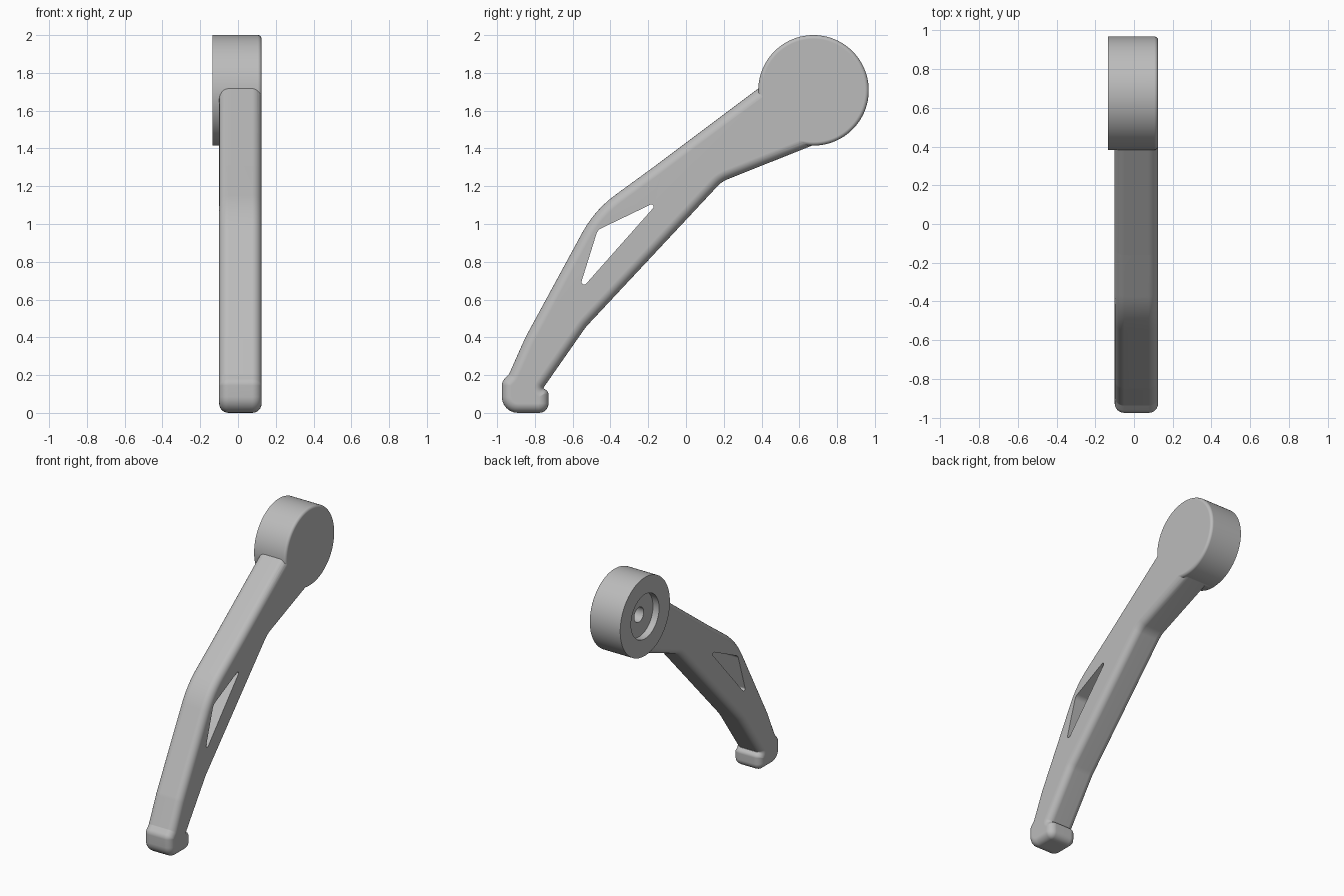
import bpy, bmesh
from math import sin, cos, tan, pi, radians
from mathutils import Vector

cube = bpy.data.objects.get("Cube")
if cube:
    bpy.data.objects.remove(cube, do_unlink=True)

grey = bpy.data.materials.new("plain_grey")
grey.use_nodes = True
grey.diffuse_color = (0.5, 0.5, 0.5, 1)
grey.node_tree.nodes["Principled BSDF"].inputs["Base Color"].default_value = grey.diffuse_color


def rounded(corners, inset=0.0, steps=6):
    """Counterclockwise polygon of (y, z, radius), moved inwards, with filleted corners."""
    points, n = [], len(corners)
    for i in range(n):
        a, b, c = (Vector(corners[(i + k) % n][:2]) for k in (-1, 0, 1))
        u, v = (b - a).normalized(), (c - b).normalized()
        nu, nv = Vector((-u.y, u.x)), Vector((-v.y, v.x))
        turn = u.angle_signed(v) * -1
        side = 1 if turn > 0 else -1
        radius = max(corners[i][2] - side * inset, 0.003)
        corner = b + (nu + nv) * inset / (1 + nu.dot(nv))
        start = corner - u * radius * tan(abs(turn) / 2)
        centre = start + nu * side * radius
        for k in range(steps + 1):
            t = turn * k / steps
            points.append(centre - side * radius * (nu * cos(t) - u * sin(t)))
    return points


def circle(radius, sides=96):
    y, z = HUB
    return [Vector((y + radius * cos(2 * pi * i / sides), z + radius * sin(2 * pi * i / sides)))
            for i in range(sides)]


def loft(name, sections):
    """Join equal outlines placed at increasing x, and cap both ends."""
    bm = bmesh.new()
    rings = [[bm.verts.new((x, p.x, p.y)) for p in outline] for x, outline in sections]
    n = len(rings[0])
    for r, s in zip(rings, rings[1:]):
        for i in range(n):
            j = (i + 1) % n
            bm.faces.new((r[i], r[j], s[j], s[i]))
    bm.faces.new(rings[0][::-1])
    bm.faces.new(rings[-1])
    bmesh.ops.recalc_face_normals(bm, faces=bm.faces)
    mesh = bpy.data.meshes.new(name)
    bm.to_mesh(mesh)
    bm.free()
    mesh.materials.append(grey)
    obj = bpy.data.objects.new(name, mesh)
    bpy.context.collection.objects.link(obj)
    return obj


def combine(target, other, operation):
    bpy.context.view_layer.objects.active = target
    mod = target.modifiers.new(operation.lower(), 'BOOLEAN')
    mod.operation, mod.object, mod.solver = operation, other, 'EXACT'
    bpy.ops.object.modifier_apply(modifier=mod.name)
    bpy.data.objects.remove(other, do_unlink=True)


HUB = (0.675, 1.7075)
LEFT, RIGHT, FILLET = -0.1, 0.125, 0.05

# Bent arm with rounded long edges, a heel and a small toe
arm_corners = [
    (0.60, 1.88, 0.01), (-0.16, 1.31, 0.3), (-0.484, 1.074, 0.6), (-0.85, 0.40, 0.3),
    (-0.937, 0.205, 0.01), (-0.975, 0.165, 0.05), (-0.975, 0, 0.085),
    (-0.728, 0, 0.05), (-0.728, 0.115, 0.03), (-0.757, 0.13, 0.004),
    (-0.53, 0.455, 0.25), (0.19, 1.225, 0.15), (0.72, 1.436, 0.01)]
steps = [radians(15 * k) for k in range(7)]
edge = [(FILLET * (1 - cos(a)), rounded(arm_corners, FILLET * (1 - sin(a)))) for a in steps]
arm = loft("lever_arm", [(LEFT + x, o) for x, o in edge] + [(RIGHT - x, o) for x, o in edge[::-1]])

# Round hub, with one softened rim
R, SOFT = 0.2925, 0.02
rim = [(RIGHT - SOFT * (1 - sin(a)), circle(R - SOFT * (1 - cos(a)))) for a in steps]
hub = loft("hub", [(-0.135, circle(R))] + rim)
combine(arm, hub, 'UNION')

# Stepped socket in the hub
for radius, floor in ((0.165, -0.085), (0.055, 0.03)):
    cutter = loft("socket_cutter", [(-0.3, circle(radius, 64)), (floor, circle(radius, 64))])
    combine(arm, cutter, 'DIFFERENCE')

# Triangular window through the arm
window = rounded([(-0.135, 1.128, 0.012), (-0.468, 0.968, 0.05), (-0.572, 0.635, 0.014)])
combine(arm, loft("window_cutter", [(-0.3, window), (0.3, window)]), 'DIFFERENCE')

# Shading
for o in bpy.context.selected_objects:
    o.select_set(False)
arm.select_set(True)
bpy.context.view_layer.objects.active = arm
bpy.ops.object.shade_smooth_by_angle(angle=radians(32))
normals = arm.modifiers.new("even_normals", 'WEIGHTED_NORMAL')
normals.keep_sharp = True
